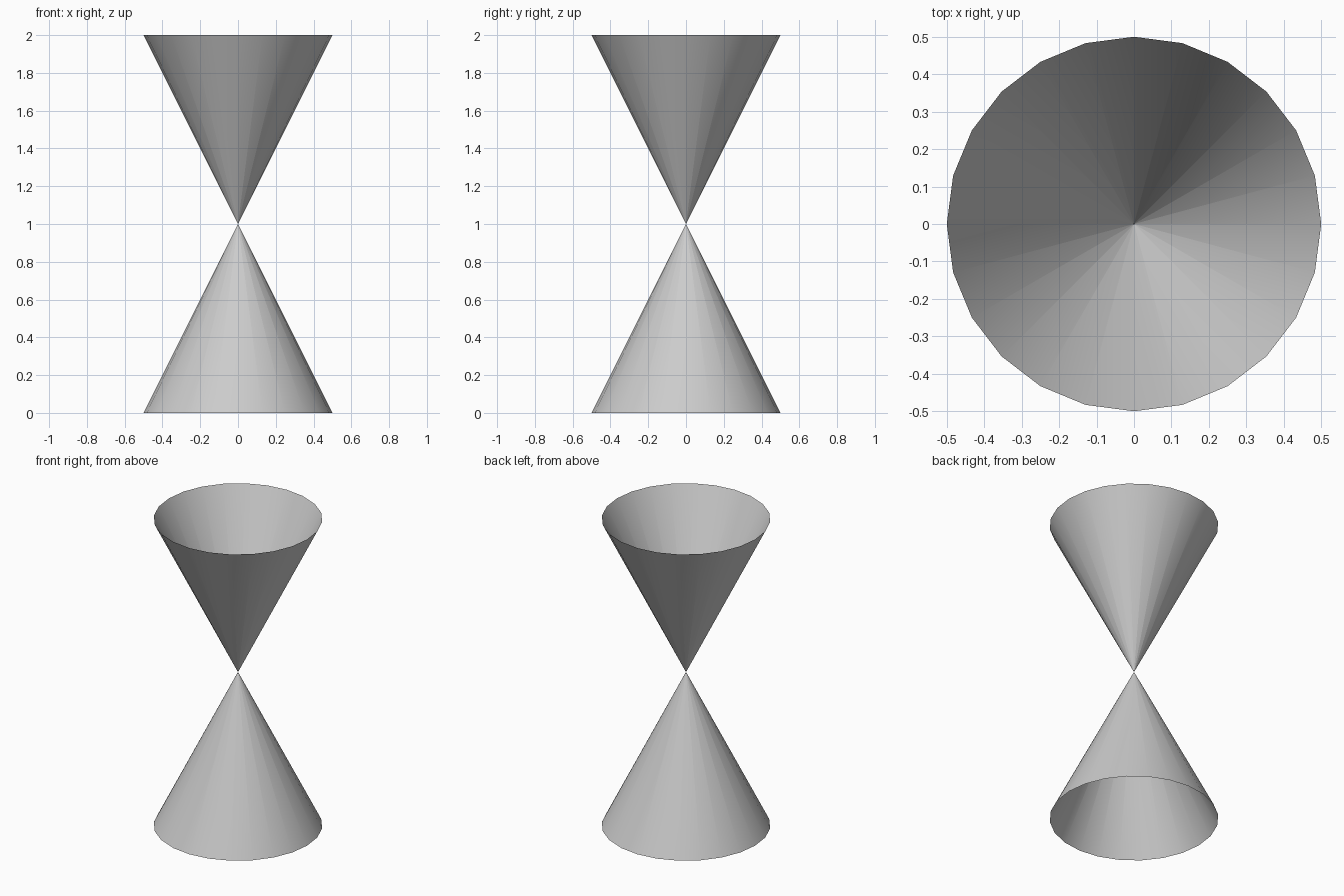
import bpy
import math

if "Cube" in bpy.data.objects:
    bpy.data.objects.remove(bpy.data.objects["Cube"])

SIDES = 24
RADIUS = 0.5
HEIGHT = 1.0
TIP = 0.0005  # tiny tip ring keeps the smooth shading clean up to the point


def open_cone(name, z, flip):
    """Open, single-walled cone; flip turns it point-down."""
    bpy.ops.mesh.primitive_cone_add(
        vertices=SIDES, radius1=RADIUS, radius2=TIP, depth=HEIGHT,
        end_fill_type='NOTHING', location=(0, 0, z),
        rotation=(math.pi if flip else 0, 0, 0))
    cone = bpy.context.object
    cone.name = name
    bpy.ops.object.shade_smooth_by_angle(angle=math.radians(30))
    return cone


# Two cones meeting point to point at mid height
open_cone("lower_cone", HEIGHT * 0.5, False)
open_cone("upper_cone", HEIGHT * 1.5, True)
